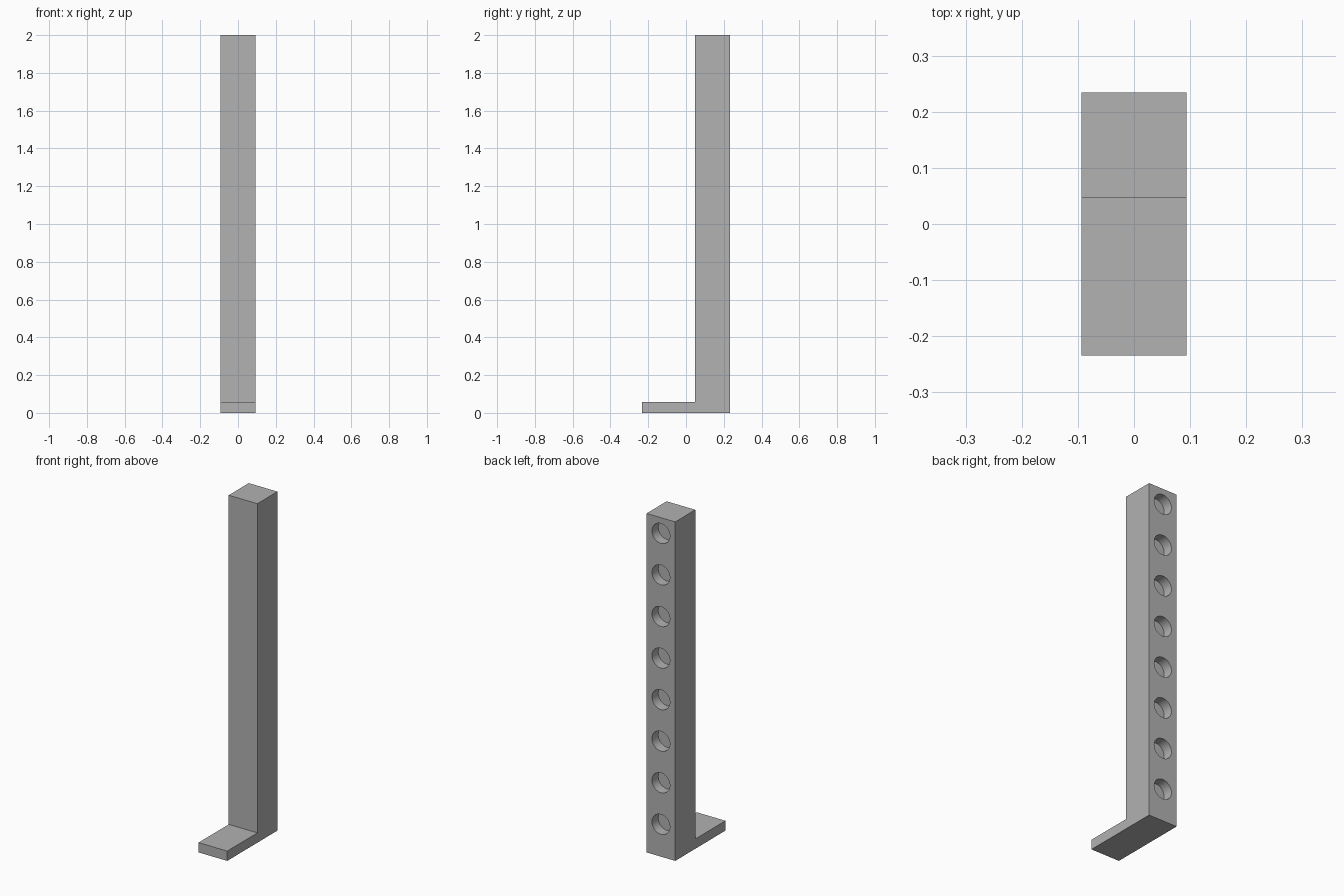
import bpy, bmesh
from mathutils import Matrix

if "Cube" in bpy.data.objects:
    bpy.data.objects.remove(bpy.data.objects["Cube"], do_unlink=True)

HALF_W = 0.0936
BACK, POST_FRONT, FOOT_FRONT = 0.234, 0.047, -0.234
HEIGHT, FOOT_H = 2.0, 0.058
HOLE_R, HOLE_DEPTH = 0.0585, 0.0585
HOLES, TOP_HOLE, PITCH = 8, 1.907, 0.2452

grey = bpy.data.materials.new("plain_grey")
grey.use_nodes = True
colour = (0.445, 0.445, 0.445, 1)
grey.diffuse_color = colour
grey.node_tree.nodes["Principled BSDF"].inputs["Base Color"].default_value = colour


def make_object(name, bm):
    bmesh.ops.recalc_face_normals(bm, faces=bm.faces)
    mesh = bpy.data.meshes.new(name)
    bm.to_mesh(mesh)
    bm.free()
    mesh.materials.append(grey)
    obj = bpy.data.objects.new(name, mesh)
    bpy.context.collection.objects.link(obj)
    return obj


# L-shaped post and foot, extruded from a side profile
bm = bmesh.new()
profile = [(FOOT_FRONT, 0), (BACK, 0), (BACK, HEIGHT),
           (POST_FRONT, HEIGHT), (POST_FRONT, FOOT_H), (FOOT_FRONT, FOOT_H)]
side = bm.faces.new([bm.verts.new((-HALF_W, y, z)) for y, z in profile])
extruded = bmesh.ops.extrude_face_region(bm, geom=[side])["geom"]
bmesh.ops.translate(bm, vec=(2 * HALF_W, 0, 0),
                    verts=[v for v in extruded if isinstance(v, bmesh.types.BMVert)])
post = make_object("post_with_foot", bm)

# Row of blind round holes in the back
bm = bmesh.new()
for i in range(HOLES):
    place = Matrix.Translation((0, BACK, TOP_HOLE - i * PITCH)) @ Matrix.Rotation(1.5707963, 4, "X")
    bmesh.ops.create_cone(bm, cap_ends=True, segments=48, radius1=HOLE_R,
                          radius2=HOLE_R, depth=2 * HOLE_DEPTH, matrix=place)
cutter = make_object("hole_cutter", bm)

cut = post.modifiers.new("holes", "BOOLEAN")
cut.operation = "DIFFERENCE"
cut.solver = "EXACT"
cut.object = cutter
bpy.context.view_layer.objects.active = post
post.select_set(True)
bpy.ops.object.modifier_apply(modifier=cut.name)
bpy.data.objects.remove(cutter, do_unlink=True)

# Smooth hole walls, sharp edges elsewhere
bpy.ops.object.shade_smooth_by_angle(angle=0.52)
